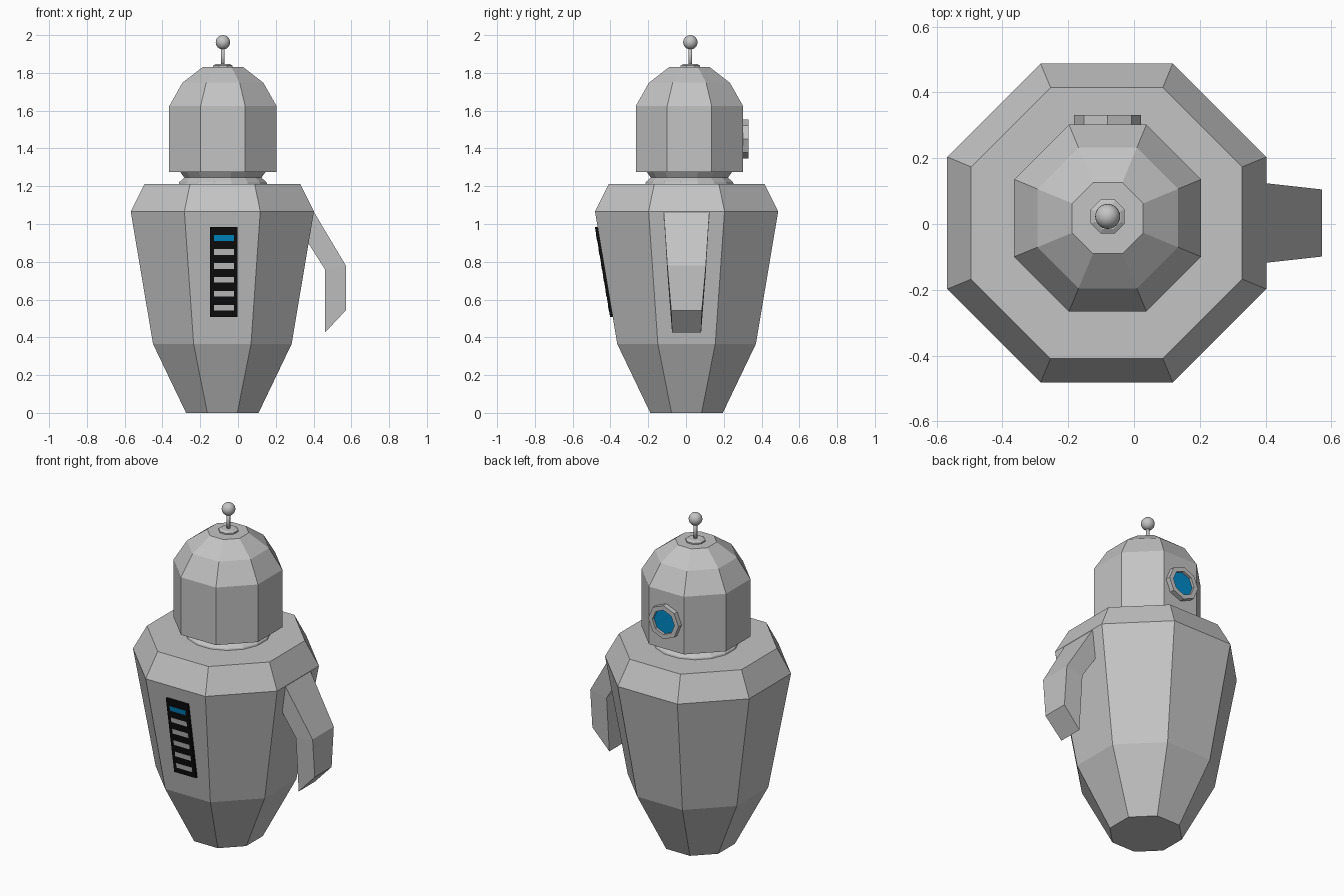
import bpy, bmesh, math
from mathutils import Matrix, Vector

if "Cube" in bpy.data.objects:
    bpy.data.objects.remove(bpy.data.objects["Cube"])


def material(name, rgb):
    m = bpy.data.materials.new(name)
    m.diffuse_color = (*rgb, 1)
    m.use_nodes = True
    m.node_tree.nodes["Principled BSDF"].inputs["Base Color"].default_value = m.diffuse_color
    return m


GREY = material("grey metal", (0.55, 0.55, 0.55))
BLACK = material("black panel", (0.004, 0.004, 0.004))
BLUE = material("blue light", (0.0, 0.25, 0.57))


def finish(name, bm, mat, smooth=False):
    bmesh.ops.recalc_face_normals(bm, faces=bm.faces)
    me = bpy.data.meshes.new(name)
    bm.to_mesh(me)
    bm.free()
    me.materials.append(mat)
    if smooth:
        me.polygons.foreach_set("use_smooth", [True] * len(me.polygons))
    ob = bpy.data.objects.new(name, me)
    bpy.context.collection.objects.link(ob)
    return ob


def lathe(name, centre, profile, sides, mat, phase=0.5, axis="Z", smooth=False):
    """Stack polygon rings (radius, height) round an axis and cap both ends."""
    bm = bmesh.new()
    rings = []
    for r, h in profile:
        ring = []
        for i in range(sides):
            a = (i + phase) * math.tau / sides
            ring.append(bm.verts.new((r * math.cos(a), r * math.sin(a), h)))
        rings.append(ring)
    for lo, hi in zip(rings, rings[1:]):
        for i in range(sides):
            j = (i + 1) % sides
            bm.faces.new((lo[i], lo[j], hi[j], hi[i]))
    bm.faces.new(rings[0][::-1])
    bm.faces.new(rings[-1])
    if axis == "Y":
        bm.transform(Matrix.Rotation(-math.pi / 2, 4, "X"))
    bm.transform(Matrix.Translation(centre))
    return finish(name, bm, mat, smooth)


def octagon(profile):
    """Turn flat-to-centre distances into corner radii."""
    return [(a / math.cos(math.pi / 8), h) for a, h in profile]


BX, BY = -0.083, 0.003      # body axis
HX, HY = -0.08, 0.018       # head axis

# Body, neck and domed head
lathe("body", (BX, BY, 0), octagon([(0.192, 0), (0.367, 0.365), (0.485, 1.067), (0.412, 1.213)]), 8, GREY)
lathe("neck", (HX, HY, 0), [(0.24, 1.205), (0.235, 1.222), (0.208, 1.245), (0.232, 1.278)], 16, GREY)
lathe("head", (HX, HY, 0), octagon([(0.284, 1.275), (0.284, 1.625), (0.214, 1.748), (0.108, 1.83)]), 8, GREY)

# Antenna
lathe("antenna_base", (HX, HY + 0.005, 0), [(0.056, 1.825), (0.056, 1.838), (0.042, 1.846)], 8, GREY)
lathe("antenna_rod", (HX, HY + 0.005, 0), [(0.01, 1.83), (0.01, 1.94)], 12, GREY, smooth=True)
bm = bmesh.new()
bmesh.ops.create_uvsphere(bm, u_segments=24, v_segments=12, radius=0.038)
bm.transform(Matrix.Translation((HX, HY + 0.005, 1.962)))
finish("antenna_ball", bm, GREY, True)

# Eye: rim with a recessed blue lens on the back of the head
eye = lathe("eye_rim", (HX, 0.3, 1.45),
            [(0.102, -0.01), (0.102, 0.032), (0.074, 0.032), (0.074, 0.016)], 8, GREY, 0, "Y")
eye.data.materials.append(BLUE)
for p in eye.data.polygons:
    if len(p.vertices) == 8 and p.center.y > 0.305:
        p.material_index = 1

# Single bent arm on the right: side profile (x, z, half width)
arm = [(0.40, 1.067, 0.121), (0.571, 0.78, 0.102), (0.571, 0.543, 0.081),
       (0.46, 0.425, 0.077), (0.46, 0.76, 0.103), (0.365, 0.91, 0.112)]
bm = bmesh.new()
a = [bm.verts.new((x, BY - w, z)) for x, z, w in arm]
b = [bm.verts.new((x, BY + w, z)) for x, z, w in arm]
for s in (a, b):            # split each side at the elbow
    bm.faces.new((s[0], s[1], s[4], s[5]))
    bm.faces.new((s[1], s[2], s[3], s[4]))
for i in range(6):
    j = (i + 1) % 6
    bm.faces.new((a[i], a[j], b[j], b[i]))
finish("arm", bm, GREY)


def front_plate(name, x0, x1, z0, z1, near, far, mat):
    """Thin plate lying along the sloping front face of the body."""
    bm = bmesh.new()
    bmesh.ops.create_cube(bm, size=1)
    for v in bm.verts:
        x = x1 if v.co.x > 0 else x0
        z = z1 if v.co.z > 0 else z0
        face_y = BY - (0.367 + 0.118 * (z - 0.365) / 0.702)
        v.co = Vector((x, face_y - (far if v.co.y < 0 else near), z))
    finish(name, bm, mat)


# Chest panel with one blue and five grey bars
front_plate("chest_panel", -0.148, -0.002, 0.507, 0.985, -0.005, 0.014, BLACK)
for i in range(6):
    z = 0.926 - 0.074 * i
    front_plate(f"panel_bar_{i + 1}", -0.127, -0.021, z - 0.015, z + 0.015,
                0.012, 0.0155, GREY if i else BLUE)
